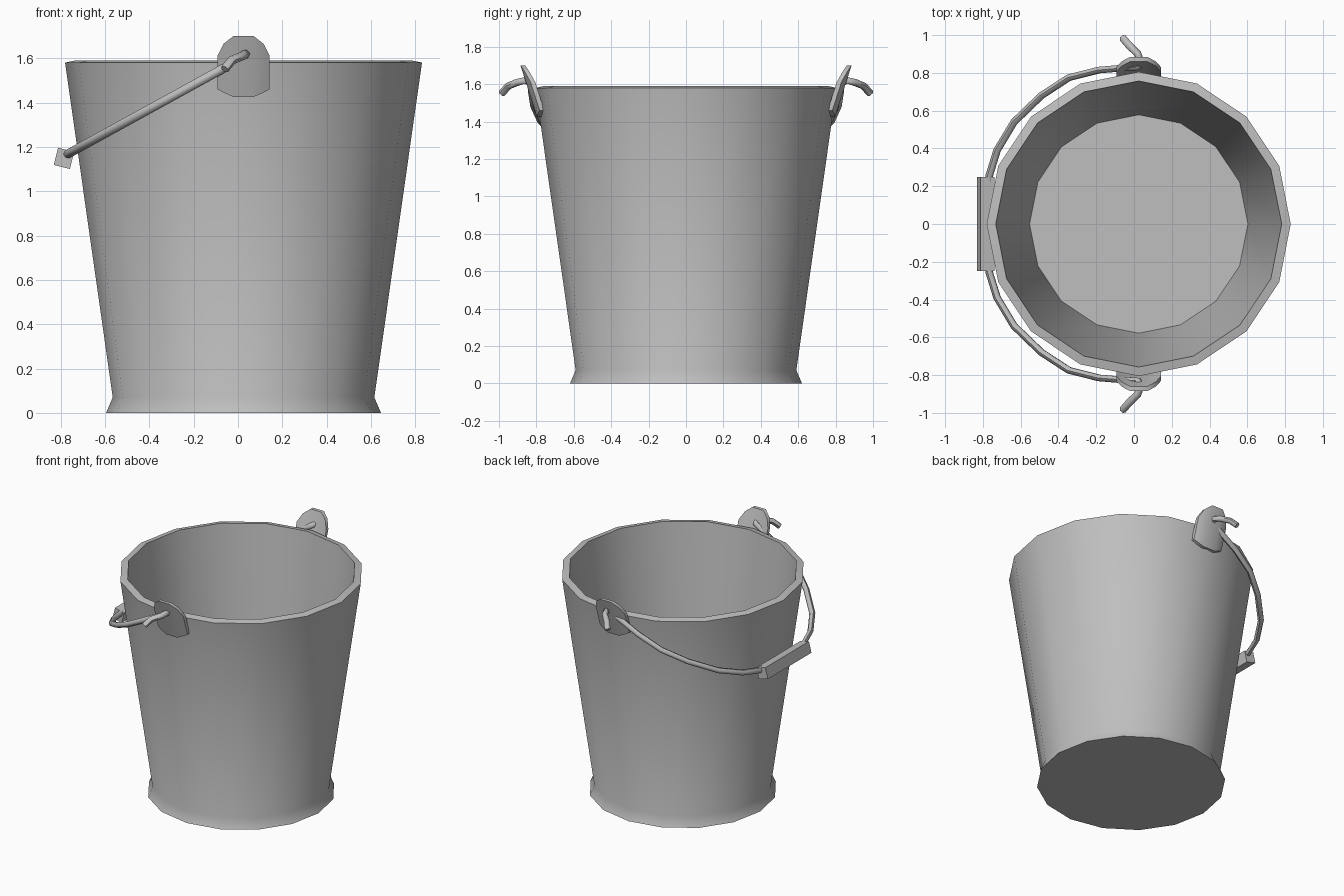
import bpy, bmesh, math
from mathutils import Matrix, Vector

cube = bpy.data.objects.get("Cube")
if cube:
    bpy.data.objects.remove(cube, do_unlink=True)

CX = 0.025      # bucket axis
SIDES = 16

metal = bpy.data.materials.new("grey metal")
metal.use_nodes = True
GREY = (0.52, 0.52, 0.52, 1)
metal.diffuse_color = GREY
metal.node_tree.nodes["Principled BSDF"].inputs["Base Color"].default_value = GREY


def smooth(obj, angle):
    bpy.ops.object.select_all(action='DESELECT')
    obj.select_set(True)
    bpy.context.view_layer.objects.active = obj
    bpy.ops.object.shade_smooth_by_angle(angle=math.radians(angle))


def add_object(name, bm, angle=40):
    bmesh.ops.recalc_face_normals(bm, faces=bm.faces)
    mesh = bpy.data.meshes.new(name)
    bm.to_mesh(mesh)
    bm.free()
    mesh.materials.append(metal)
    obj = bpy.data.objects.new(name, mesh)
    bpy.context.collection.objects.link(obj)
    smooth(obj, angle)
    return obj


# Bucket: one closed profile of (radius, height) from foot, over the rim, to inner floor
profile = [(0.62, 0), (0.59, 0.07), (0.805, 1.58), (0.757, 1.59), (0.578, 0.1)]
bm = bmesh.new()
rings = []
for radius, z in profile:
    ring = []
    for i in range(SIDES):
        a = math.tau * i / SIDES
        ring.append(bm.verts.new((CX + radius * math.cos(a), radius * math.sin(a), z)))
    rings.append(ring)
for low, high in zip(rings, rings[1:]):
    for i in range(SIDES):
        j = (i + 1) % SIDES
        bm.faces.new((low[i], low[j], high[j], high[i]))
bm.faces.new(rings[0])
bm.faces.new(rings[-1])
add_object("bucket_body", bm)

# Ears: bowed, outward-leaning plates; columns of (offset, bottom, top)
half = [(0.045, 1.425, 1.70), (0.09, 1.445, 1.665), (0.118, 1.46, 1.61)]
columns = [(-u, b, t) for u, b, t in reversed(half)] + half
THICK = 0.025


def ear_point(side, u, z, depth):
    y = 0.80 + 0.32 * (z - 1.42) - 0.03 * (u / 0.118) ** 2 - depth
    return (CX + u, side * y, z)


for side, name in ((-1, "front_ear"), (1, "back_ear")):
    bm = bmesh.new()
    loops = []
    for u, bottom, top in columns:
        corners = ((bottom, 0), (top, 0), (top, THICK), (bottom, THICK))
        loops.append([bm.verts.new(ear_point(side, u, z, d)) for z, d in corners])
    for a, b in zip(loops, loops[1:]):
        for i in range(4):
            j = (i + 1) % 4
            bm.faces.new((a[i], a[j], b[j], b[i]))
    bm.faces.new(loops[0])
    bm.faces.new(loops[-1])
    add_object(name, bm)

# Bail wire: hooked end followed by the sloping arc, mirrored front to back
hook = [(-0.06, 0.985, 1.55), (-0.03, 0.95, 1.59), (0.02, 0.90, 1.61),
        (0.035, 0.86, 1.62), (0.02, 0.83, 1.605)]
arc = [(-0.03, 0.828), (-0.185, 0.815), (-0.344, 0.775), (-0.49, 0.68),
       (-0.635, 0.54), (-0.725, 0.39), (-0.767, 0.254), (-0.78, 0.1)]
path = hook + [(x, y, 1.59 + 0.55 * x) for x, y in arc]
path += [(x, -y, z) for x, y, z in reversed(path)]

curve = bpy.data.curves.new("bail_wire", 'CURVE')
curve.dimensions = '3D'
curve.bevel_depth = 0.02
curve.bevel_resolution = 1
curve.use_fill_caps = True
spline = curve.splines.new('POLY')
spline.points.add(len(path) - 1)
for point, co in zip(spline.points, path):
    point.co = (*co, 1)
curve.materials.append(metal)
wire = bpy.data.objects.new("bail_wire", curve)
bpy.context.collection.objects.link(wire)
bpy.ops.object.select_all(action='DESELECT')
wire.select_set(True)
bpy.context.view_layer.objects.active = wire
bpy.ops.object.convert(target='MESH')
smooth(bpy.context.object, 60)

# Grip: tilted square sleeve around the middle of the wire
bm = bmesh.new()
bmesh.ops.create_cube(bm, size=1)
tilt = Matrix.Rotation(math.radians(14), 4, 'Y')
place = Matrix.Translation(Vector((-0.785, 0, 1.148)))
bmesh.ops.transform(bm, verts=bm.verts,
                    matrix=place @ tilt @ Matrix.Diagonal((0.075, 0.5, 0.08, 1)))
add_object("grip", bm)
